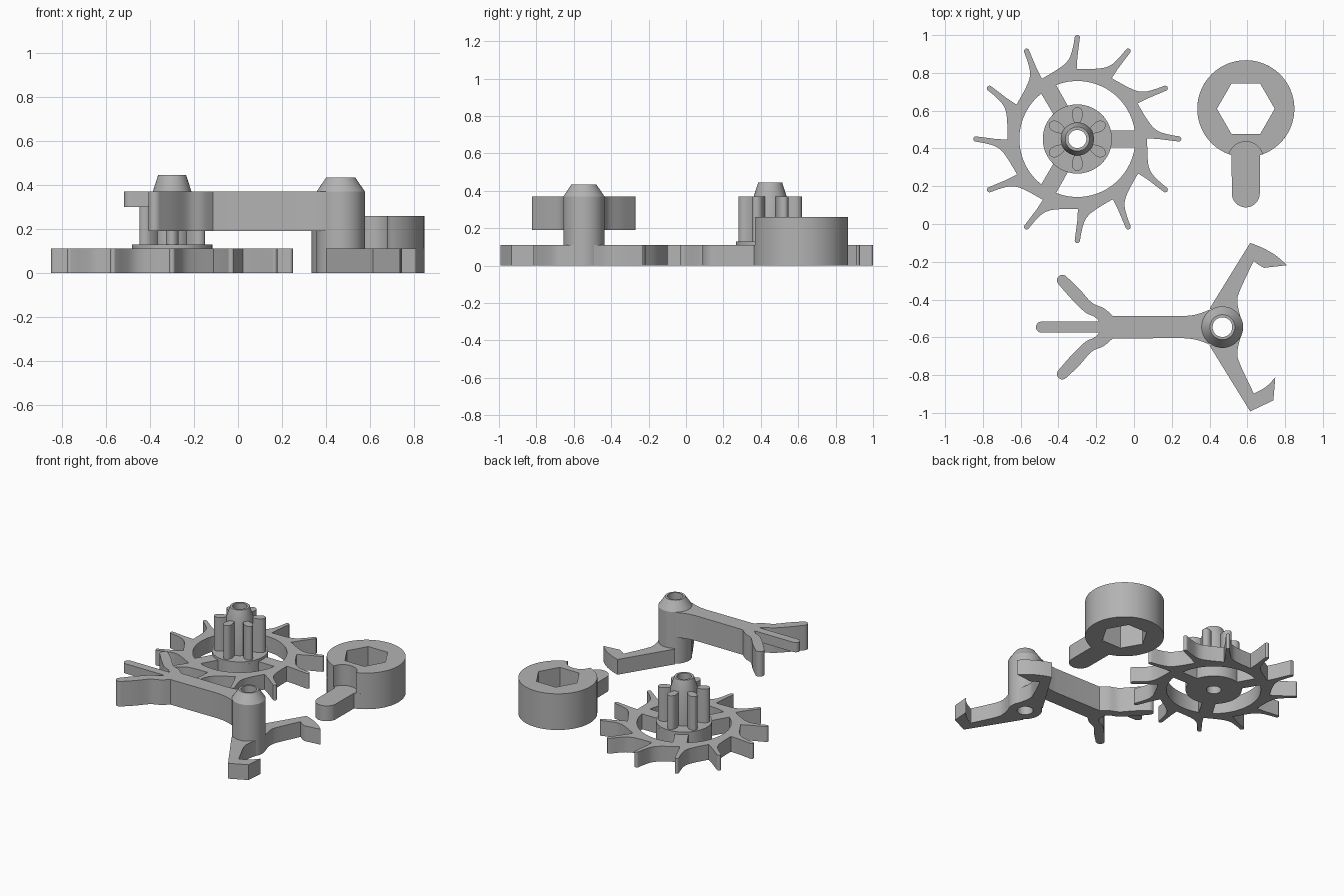
import bpy, bmesh
from math import cos, sin, radians, pi, hypot
from mathutils import Vector

old = bpy.data.objects.get("Cube")
if old:
    bpy.data.objects.remove(old)

grey = bpy.data.materials.new("plain_grey")
grey.use_nodes = True
COLOUR = (0.45, 0.45, 0.45, 1)
grey.diffuse_color = COLOUR
grey.node_tree.nodes["Principled BSDF"].inputs["Base Color"].default_value = COLOUR


def arc(cx, cy, r, a0, a1, n=24):
    """Points along an arc, angles in degrees."""
    angles = [radians(a0 + (a1 - a0) * i / n) for i in range(n + 1)]
    return [(cx + r * cos(a), cy + r * sin(a)) for a in angles]


def circle(cx, cy, r, n=48):
    return arc(cx, cy, r, 0, 360, n)[:-1]


def polar(r, degrees):
    return (r * cos(radians(degrees)), r * sin(radians(degrees)))


def spline(points, steps=5):
    """Smooth curve through a few points."""
    p = [Vector(q) for q in [points[0], *points, points[-1]]]
    out = []
    for a, b, c, d in zip(p, p[1:], p[2:], p[3:]):
        for i in range(steps):
            t = i / steps
            out.append(tuple(b + (c - a) * t / 2 + (a * 2 - b * 5 + c * 4 - d) * t * t / 2
                             + (b * 3 - a - c * 3 + d) * t ** 3 / 2))
    return out + [tuple(points[-1])]


def finish(name, bm, origin):
    bmesh.ops.recalc_face_normals(bm, faces=bm.faces)
    mesh = bpy.data.meshes.new(name)
    bm.to_mesh(mesh)
    bm.free()
    mesh.materials.append(grey)
    ob = bpy.data.objects.new(name, mesh)
    ob.location = (*origin, 0)
    bpy.context.collection.objects.link(ob)
    bpy.ops.object.select_all(action="DESELECT")
    ob.select_set(True)
    bpy.context.view_layer.objects.active = ob
    bpy.ops.object.shade_smooth_by_angle(angle=radians(30))
    return ob


def plate(name, origin, z0, z1, *loops):
    """Extrude an outline, with any further loops as holes."""
    bm = bmesh.new()
    edges = []
    for loop in loops:
        clean = [p for i, p in enumerate(loop)
                 if hypot(p[0] - loop[i - 1][0], p[1] - loop[i - 1][1]) > 1e-4]
        vs = [bm.verts.new((x, y, z0)) for x, y in clean]
        edges += [bm.edges.new((vs[i - 1], vs[i])) for i in range(len(vs))]
    bmesh.ops.triangle_fill(bm, edges=edges, use_beauty=True, use_dissolve=False)
    top = bmesh.ops.extrude_face_region(bm, geom=bm.faces[:])["geom"]
    bmesh.ops.translate(bm, vec=(0, 0, z1 - z0),
                        verts=[v for v in top if isinstance(v, bmesh.types.BMVert)])
    return finish(name, bm, origin)


def lathe(name, origin, profile, n=48):
    """Revolve a closed (radius, height) profile."""
    bm = bmesh.new()
    rings = [[bm.verts.new((r * cos(2 * pi * i / n), r * sin(2 * pi * i / n), z))
              for i in range(n)] for r, z in profile]
    for k, ring in enumerate(rings):
        prev = rings[k - 1]
        for i in range(n):
            bm.faces.new((prev[i - 1], prev[i], ring[i], ring[i - 1]))
    return finish(name, bm, origin)


# Toothed wheel with three spokes
WHEEL = (-0.30, 0.45)
BORE = 0.048
tip = arc(0.537, 0, 0.014, -80, 80, 6)
flank = spline([polar(0.50, 2.3), polar(0.44, 4.8), polar(0.405, 9),
                polar(0.383, 16), polar(0.373, 23), polar(0.37, 30)])
tooth = [polar(0.37, 0.5), polar(0.43, 0.0), polar(0.49, -0.9)] + tip + flank[:-1]
rim = []
for k in range(12):
    a = radians(30 * k)
    rim += [(x * cos(a) - y * sin(a), x * sin(a) + y * cos(a)) for x, y in tooth]
windows = [arc(0, 0, 0.307, s + 8.5, s + 111.5) + arc(0, 0, 0.183, s + 106, s + 14)
           for s in (0, 120, 240)]
plate("toothed_wheel", WHEEL, 0, 0.11, rim, circle(0, 0, BORE), *windows)
plate("wheel_hub_disc", WHEEL, 0.11, 0.128, circle(0, 0, 0.183), circle(0, 0, BORE))

# Pinion on the wheel
lathe("pinion_arbor", WHEEL, [(BORE, 0.128), (0.088, 0.128), (0.088, 0.37),
                              (0.064, 0.445), (BORE, 0.445)])
side = [(0.075, 0.012), (0.11, 0.025), (0.14, 0.028), (0.16, 0.019), (0.17, 0)]
leaf = spline(side + [(x, -y) for x, y in side[-2::-1]], 4)
for k in range(6):
    ob = plate(f"pinion_leaf_{k + 1}", WHEEL, 0.128, 0.37, leaf)
    ob.rotation_euler.z = radians(30 + 60 * k)

# Winding key: low layer with handle, tall layer with a thumb notch
KEY = (0.592, 0.61)
R = 0.257
hexagon = circle(0, 0, 0.153, 6)
handle = arc(0, -0.448, 0.074, 180, 360)
plate("key_base_and_handle", KEY, 0, 0.11,
      arc(0, 0, R, -73, 253, 72) + handle, hexagon)
plate("key_ring", KEY, 0.11, 0.26,
      arc(0, 0, R, -69.5, 249.5, 72) + arc(0, -0.267, 0.093, 164, 16), hexagon)

# Lever hub
LEVER = (0.468, -0.546)
HOLE = 0.052
lathe("lever_hub", LEVER, [(HOLE, 0), (0.11, 0), (0.11, 0.37), (0.066, 0.435), (HOLE, 0.435)])

# Forked lever arm, mirrored across its length
ARM = (0, LEVER[1])
half = (spline([(-0.175, 0), (-0.185, 0.03), (-0.21, 0.055), (-0.26, 0.08),
                (-0.33, 0.148), (-0.40, 0.228)])[5:]
        + arc(-0.379, 0.248, 0.029, 225, 45, 10)
        + spline([(-0.355, 0.265), (-0.29, 0.203), (-0.225, 0.131),
                  (-0.16, 0.10), (-0.113, 0.06)])
        + spline([(0.26, 0.058), (0.32, 0.065), (0.37, 0.08), (0.40, 0.093)]))
plate("forked_arm", ARM, 0.19, 0.37, half + [(x, -y) for x, y in reversed(half)])
plate("guard_finger", ARM, 0.30, 0.37,
      arc(-0.49, 0, 0.029, 90, 270, 12) + [(-0.15, -0.029), (-0.15, 0.029)])

# Two pallet arms with different tips
inner = spline([(0.634, 0.351), (0.558, 0.188), (0.548, 0.125), (0.565, 0.05)])
tips = {"back": (1, spline([(0.615, 0.446), (0.68, 0.42), (0.75, 0.38), (0.81, 0.328)])
                 + spline([(0.69, 0.314), (0.66, 0.33), (0.634, 0.351)])),
        "front": (-1, [(0.615, 0.446), (0.738, 0.388)]
                  + spline([(0.748, 0.266), (0.70, 0.315), (0.637, 0.351)]))}
for label, (sign, end) in tips.items():
    outline = [(0.40, 0.098)] + end + inner
    plate(f"{label}_pallet_arm", ARM, 0, 0.11, [(x, sign * y) for x, y in outline])
